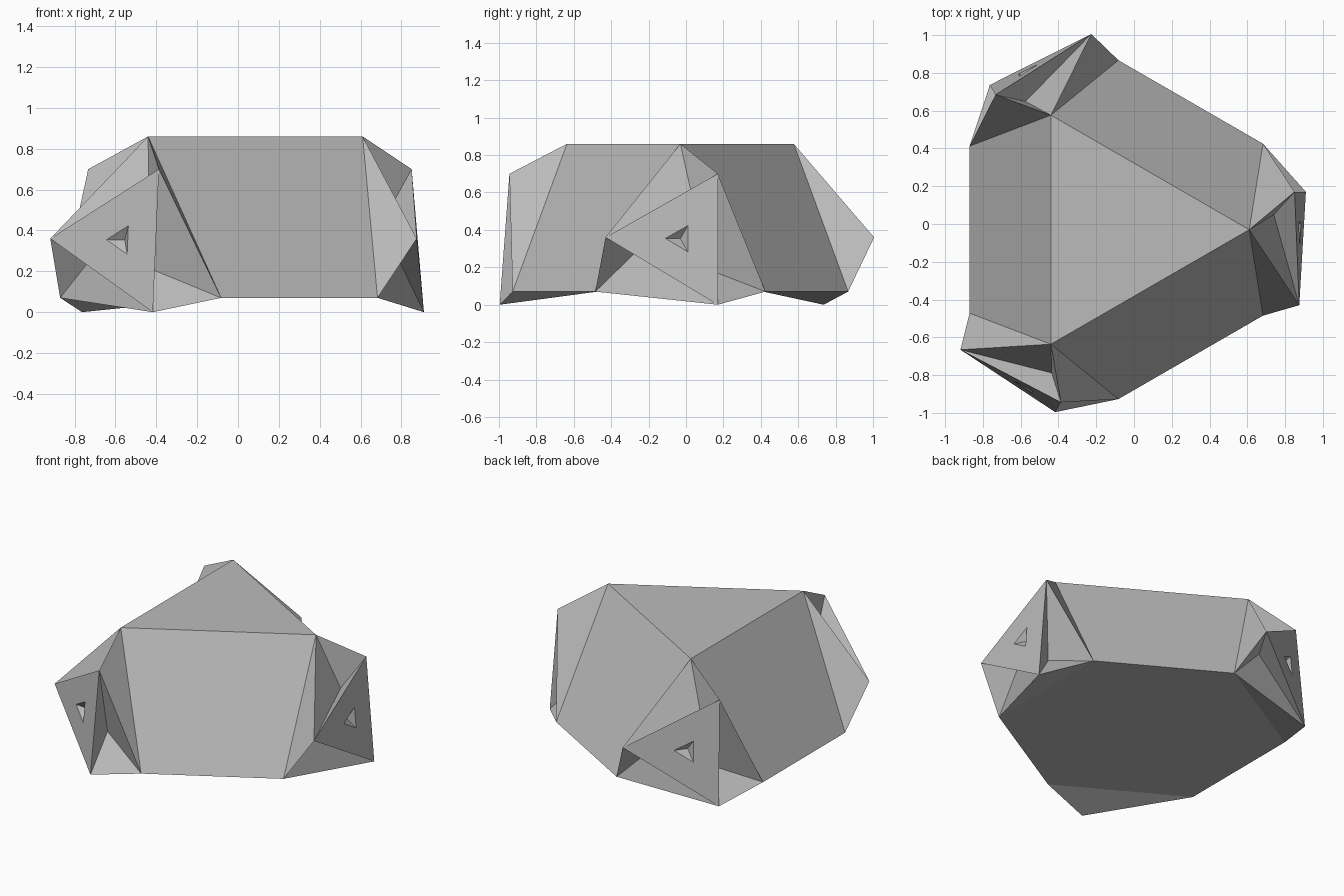
import bpy
import bmesh
import math
from mathutils import Matrix, Vector

cube = bpy.data.objects.get("Cube")
if cube:
    bpy.data.objects.remove(cube, do_unlink=True)

grey = bpy.data.materials.new("plain_grey")
grey.use_nodes = True
colour = (0.5, 0.5, 0.5, 1)
grey.diffuse_color = colour
grey.node_tree.nodes["Principled BSDF"].inputs["Base Color"].default_value = colour

CENTRE = Vector((-0.09, -0.03, 0))
CAP_HEIGHT = 0.355

# One corner: the triangle where it joins the body, and the twisted outer cap
joint = [Vector(p) for p in ((0.70, 0, 0.86), (0.773, -0.455, 0.07), (0.773, 0.455, 0.07))]
cap = [Vector(p) for p in ((0.94, 0.20, 0.70), (0.965, -0.40, 0.36), (1.0, 0.20, 0.0))]
cap_middle = sum(cap, Vector()) / 3
dimple_rim = [cap_middle.lerp(p, 0.2) for p in cap]
dimple_floor = cap_middle - Vector((0.04, 0, 0))


def hollow_apex(i):
    """Deepest point of each hollow, turned about the axis of the cap."""
    p = Matrix.Rotation(i * math.tau / 3, 3, "X") @ Vector((0.83, 0.08, 0.145))
    return p + Vector((0, 0, CAP_HEIGHT))


bm = bmesh.new()


def face(points, turn=Matrix.Identity(3)):
    bm.faces.new([bm.verts.new(turn @ p + CENTRE) for p in points])


turns = [Matrix.Rotation(k * math.tau / 3, 3, "Z") for k in range(3)]

# Body: top triangle, bottom hexagon and three sloping sides
face([t @ joint[0] for t in turns])
face([t @ p for t in turns for p in joint[1:]])
for k in range(3):
    a, b = turns[k], turns[(k + 1) % 3]
    face([a @ joint[0], a @ joint[2], b @ joint[1], b @ joint[0]])

# Corners: flat webs, three hollows and a dimpled cap on each
for turn in turns:
    for i in range(3):
        j = (i + 1) % 3
        face([joint[i], joint[j], cap[j]], turn)
        rim = [joint[i], cap[j], cap[i]]
        apex = hollow_apex(i)
        for n in range(3):
            face([rim[n], rim[(n + 1) % 3], apex], turn)
        face([cap[i], cap[j], dimple_rim[j], dimple_rim[i]], turn)
        face([dimple_rim[i], dimple_rim[j], dimple_floor], turn)

bmesh.ops.remove_doubles(bm, verts=bm.verts, dist=0.0005)
bmesh.ops.recalc_face_normals(bm, faces=bm.faces)
mesh = bpy.data.meshes.new("faceted_block")
bm.to_mesh(mesh)
bm.free()
mesh.materials.append(grey)
block = bpy.data.objects.new("faceted_block", mesh)
bpy.context.collection.objects.link(block)
